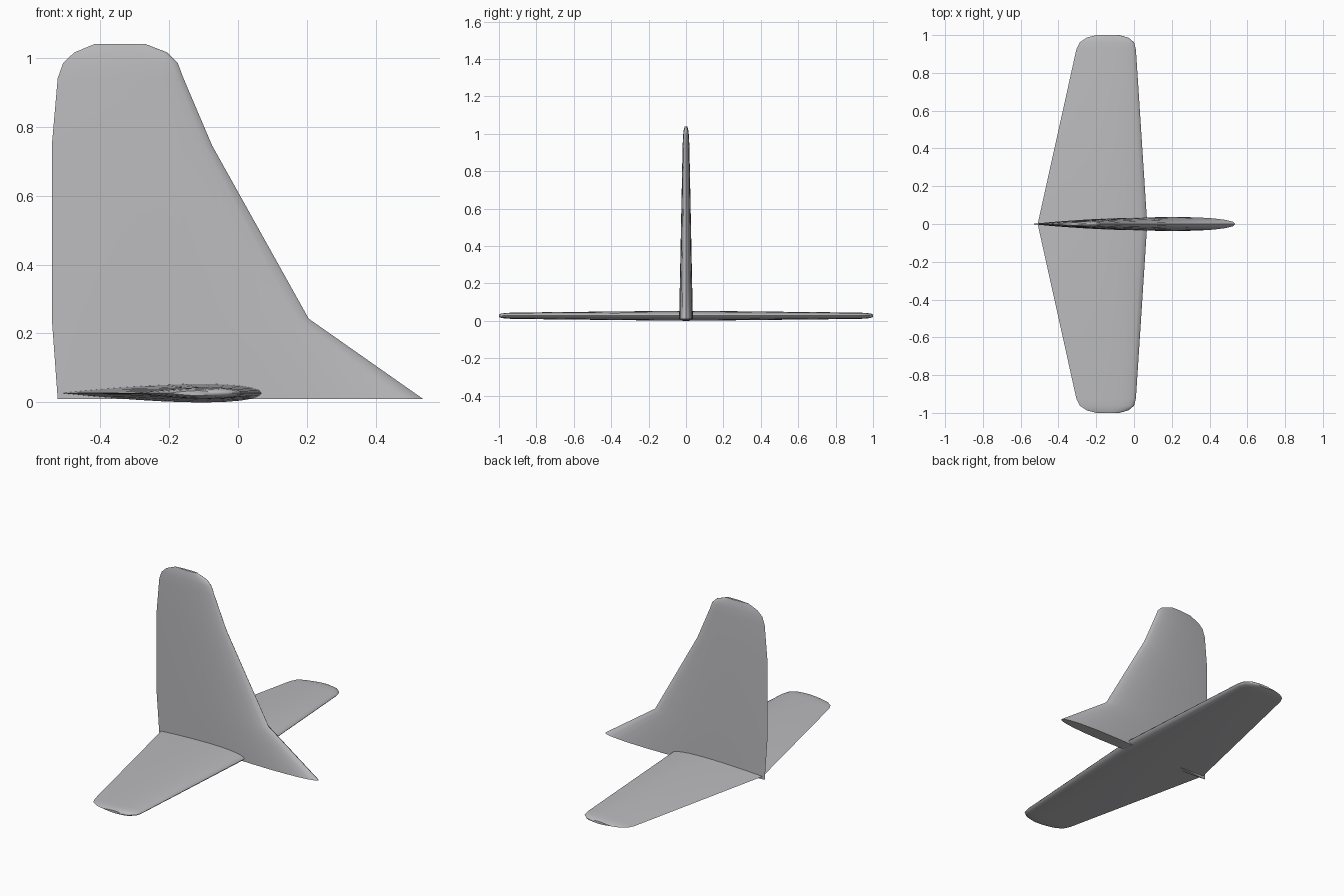
import bpy, bmesh, math

cube = bpy.data.objects.get("Cube")
if cube:
    bpy.data.objects.remove(cube, do_unlink=True)

# Single grey finish
grey = bpy.data.materials.new("light_grey")
grey.use_nodes = True
colour = (0.5, 0.5, 0.52, 1)
grey.diffuse_color = colour
grey.node_tree.nodes["Principled BSDF"].inputs["Base Color"].default_value = colour

STEPS = 14


def foil_loop():
    """Unit symmetric aerofoil: (chord fraction from the nose, side offset -1..1)."""
    def half(t):
        return 2 * (1.485 * math.sqrt(t) - 0.63 * t - 1.758 * t**2
                    + 1.4215 * t**3 - 0.518 * t**4)
    ts = [(1 - math.cos(math.pi * i / STEPS)) / 2 for i in range(STEPS + 1)]
    upper = [(t, half(t)) for t in ts[:-1]]
    lower = [(t, -half(t)) for t in ts[1:-1]]
    return upper + [(1, 0)] + lower[::-1]


def loft(name, sections, place):
    """Skin aerofoil sections given as (span, trailing x, leading x, half thickness)."""
    bm = bmesh.new()
    rings = []
    for span, trail, lead, thick in sections:
        rings.append([bm.verts.new(place(lead + (trail - lead) * t, s * thick, span))
                      for t, s in foil_loop()])
    count = len(rings[0])
    for a, b in zip(rings, rings[1:]):
        for i in range(count):
            j = (i + 1) % count
            bm.faces.new((a[i], a[j], b[j], b[i]))
    bm.faces.new(rings[0])
    bm.faces.new(rings[-1])
    bmesh.ops.recalc_face_normals(bm, faces=bm.faces)
    mesh = bpy.data.meshes.new(name)
    bm.to_mesh(mesh)
    bm.free()
    mesh.materials.append(grey)
    obj = bpy.data.objects.new(name, mesh)
    bpy.context.collection.objects.link(obj)
    bpy.ops.object.select_all(action='DESELECT')
    obj.select_set(True)
    bpy.context.view_layer.objects.active = obj
    bpy.ops.object.shade_smooth_by_angle(angle=math.radians(40))
    return obj


# Upright fin with a swept fillet at its foot and a rounded tip
fin = [(0.01, -0.523, 0.537, 0.037), (0.243, -0.54, 0.205, 0.032),
       (0.745, -0.54, -0.075, 0.022), (0.94, -0.523, -0.158, 0.018),
       (0.985, -0.507, -0.175, 0.016), (1.015, -0.475, -0.205, 0.013),
       (1.04, -0.415, -0.27, 0.007)]
loft("vertical_fin", fin, lambda x, side, span: (x, side, span))

# Horizontal tailplane running through the fin, tapered to rounded tips
half_plane = [(0.925, -0.305, 0.01, 0.017), (0.962, -0.287, 0.0, 0.015),
              (0.987, -0.25, -0.03, 0.012), (1.0, -0.2, -0.08, 0.007)]
root = [(0, -0.51, 0.07, 0.027)]
mirrored = [(-y, a, b, h) for y, a, b, h in reversed(half_plane)]
loft("tailplane", mirrored + root + half_plane,
     lambda x, side, span: (x, span, 0.027 + side))
